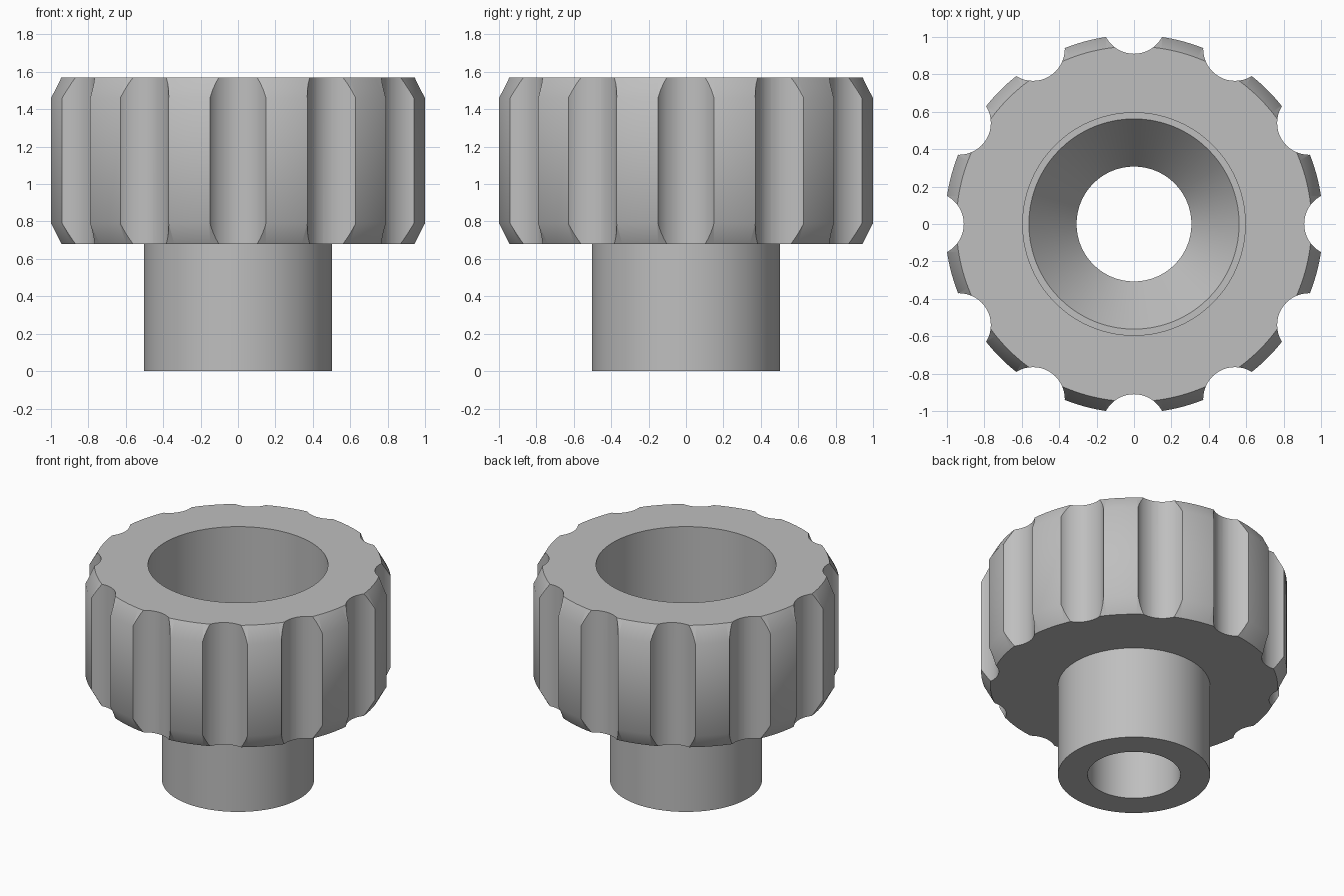
import bpy
import bmesh
import math
from mathutils import Matrix, Vector

default = bpy.data.objects.get("Cube")
if default:
    bpy.data.objects.remove(default, do_unlink=True)

# Material
grey = bpy.data.materials.new("satin grey")
grey.use_nodes = True
colour = (0.52, 0.52, 0.52, 1)
grey.diffuse_color = colour
grey.node_tree.nodes["Principled BSDF"].inputs["Base Color"].default_value = colour


def make_object(name, bm):
    bmesh.ops.recalc_face_normals(bm, faces=bm.faces)
    mesh = bpy.data.meshes.new(name)
    bm.to_mesh(mesh)
    bm.free()
    obj = bpy.data.objects.new(name, mesh)
    bpy.context.collection.objects.link(obj)
    mesh.materials.append(grey)
    return obj


def lathe(name, profile, segments=120):
    """Spin a closed (radius, height) outline around z."""
    bm = bmesh.new()
    rings = []
    for i in range(segments):
        turn = Matrix.Rotation(math.tau * i / segments, 3, "Z")
        rings.append([bm.verts.new(turn @ Vector((r, 0, z))) for r, z in profile])
    for i, ring in enumerate(rings):
        following = rings[(i + 1) % segments]
        for j in range(len(profile)):
            k = (j + 1) % len(profile)
            bm.faces.new((ring[j], following[j], following[k], ring[k]))
    return make_object(name, bm)


# Knob: stem, chamfered grip, counterbore with ledge, cone and through hole
knob = lathe("knob_body", [
    (0.307, 0), (0.503, 0), (0.503, 0.68),
    (0.95, 0.68), (1.011, 0.79), (1.011, 1.46), (0.95, 1.57),
    (0.595, 1.57), (0.595, 0.9), (0.562, 0.9), (0.307, 0.58),
])

# Twelve finger grooves cut around the grip
bm = bmesh.new()
for i in range(12):
    place = Matrix.Rotation(math.tau * i / 12, 4, "Z") @ Matrix.Translation((1.08, 0, 1.12))
    bmesh.ops.create_cone(bm, cap_ends=True, segments=48, radius1=0.17,
                          radius2=0.17, depth=1.2, matrix=place)
cutter = make_object("groove_cutter", bm)
cutter.hide_render = True

cut = knob.modifiers.new("grooves", "BOOLEAN")
cut.operation = "DIFFERENCE"
cut.solver = "EXACT"
cut.object = cutter
bpy.ops.object.select_all(action="DESELECT")
knob.select_set(True)
bpy.context.view_layer.objects.active = knob
bpy.ops.object.modifier_apply(modifier=cut.name)
bpy.data.objects.remove(cutter, do_unlink=True)

# Smooth walls, crisp rims
bpy.ops.object.shade_smooth_by_angle(angle=math.radians(30))
